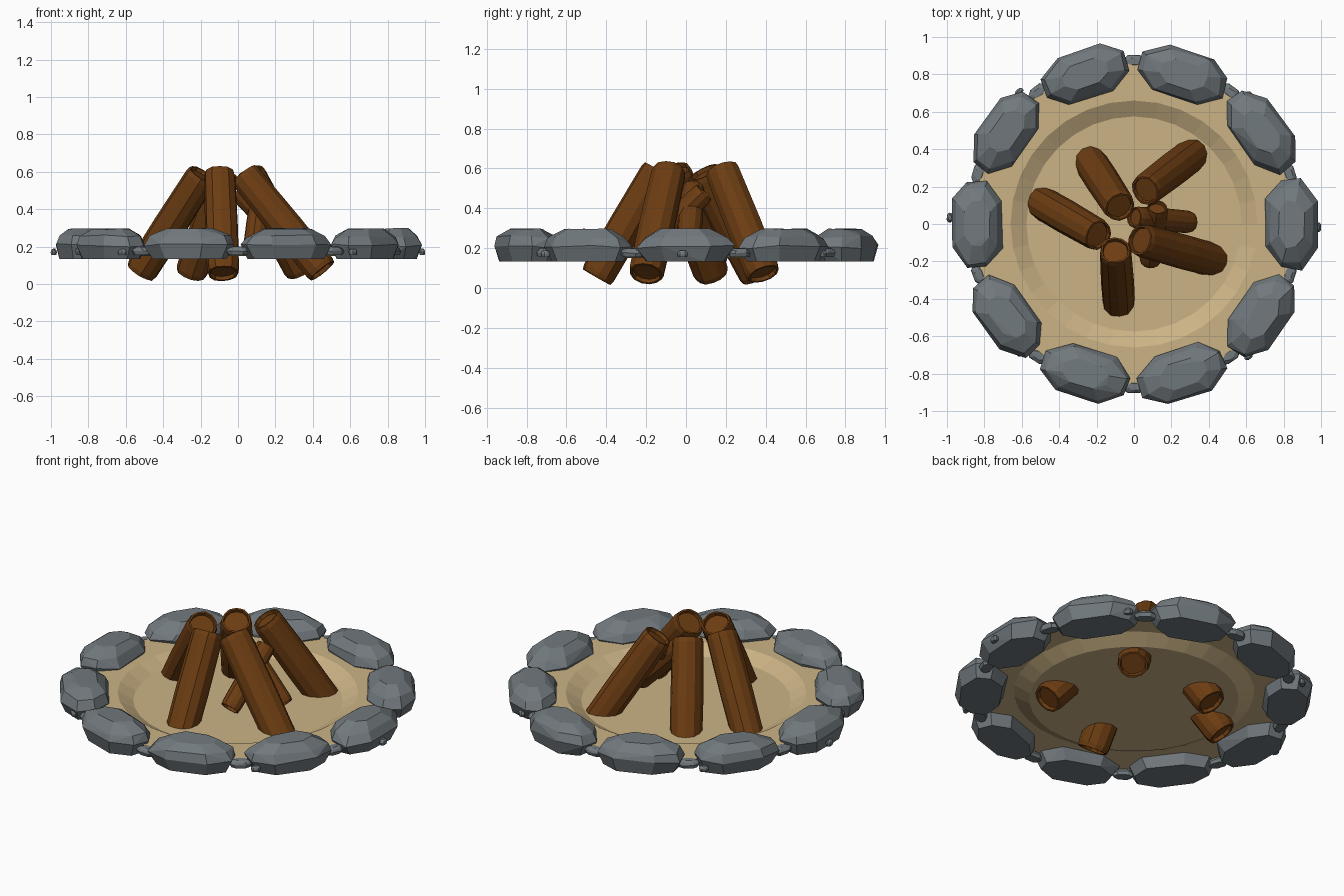
import bpy, bmesh, math, random
from mathutils import Vector, Matrix

if "Cube" in bpy.data.objects:
    bpy.data.objects.remove(bpy.data.objects["Cube"])

random.seed(4)

def material(name, col):
    m = bpy.data.materials.new(name)
    m.diffuse_color = (*col, 1)
    m.use_nodes = True
    m.node_tree.nodes["Principled BSDF"].inputs["Base Color"].default_value = m.diffuse_color
    return m

SAND = material("sand", (0.60, 0.45, 0.235))
STONE = material("grey stone", (0.165, 0.19, 0.205))
WOOD = material("brown wood", (0.15, 0.046, 0.006))

def finish(bm, name, mat):
    bmesh.ops.recalc_face_normals(bm, faces=bm.faces[:])
    me = bpy.data.meshes.new(name)
    bm.to_mesh(me)
    bm.free()
    me.materials.append(mat)
    ob = bpy.data.objects.new(name, me)
    bpy.context.collection.objects.link(ob)
    return ob

# Sand bed: shallow dish, flat rim around a lower floor
def sand_bed():
    n = 32
    bm = bmesh.new()
    rings = []
    for r, z in ((0.86, 0.197), (0.66, 0.197), (0.575, 0.15)):
        rings.append([bm.verts.new((r * math.cos(2 * math.pi * i / n),
                                    r * math.sin(2 * math.pi * i / n), z)) for i in range(n)])
    for a, b in zip(rings, rings[1:]):
        for i in range(n):
            j = (i + 1) % n
            bm.faces.new((a[i], a[j], b[j], b[i]))
    bm.faces.new(rings[-1])
    ob = finish(bm, "sand_bed", SAND)
    ob.data.flip_normals() if ob.data.polygons[-1].normal.z < 0 else None

sand_bed()

# Faceted stone: convex hull of jittered outline rings (length, width, height fractions)
def stone(name, pos, angle, length, width, height, jitter=0.1):
    bm = bmesh.new()
    outline = [(1, -.35), (1, .4), (.55, 1), (-.5, 1), (-1, .4), (-1, -.4), (-.55, -1), (.5, -1)]
    for z, sx, sy in ((-1, .82, .8), (-.1, 1, 1), (.45, .88, .85), (.95, .52, .5)):
        for x, y in outline:
            j = lambda: random.uniform(-jitter, jitter)
            zz = z if z == -1 else z + j() * (1.2 if z < .9 else .5)
            bm.verts.new((length * sx * x * (1 + j() * .6), width * sy * y * (1 + j() * .6), height * zz))
    res = bmesh.ops.convex_hull(bm, input=bm.verts[:])
    junk = {g for g in res["geom_interior"] + res["geom_unused"] if isinstance(g, bmesh.types.BMVert)}
    bmesh.ops.delete(bm, geom=list(junk), context='VERTS')
    bmesh.ops.dissolve_limit(bm, angle_limit=math.radians(7), verts=bm.verts[:], edges=bm.edges[:])
    bmesh.ops.transform(bm, verts=bm.verts[:],
                        matrix=Matrix.Translation(pos) @ Matrix.Rotation(angle, 4, 'Z'))
    finish(bm, name, STONE)

def polar(r, deg, z):
    a = math.radians(deg)
    return Vector((r * math.cos(a), r * math.sin(a), z))

# Ring of ten big stones with small filler stones between
for k in range(10):
    d = 36 * k
    stone(f"ring_stone_{k}", polar(0.842, d, 0.216), math.radians(d + 90), 0.237, 0.135, 0.083)
    stone(f"filler_stone_{k}", polar(0.87, d + 18, 0.178), math.radians(d + 108), 0.06, 0.035, 0.022)

# Tiny pebbles on the outside of the ring
for k, (r, d) in enumerate(((.985, -1), (.925, 48), (.935, -49), (.925, 228), (.935, 131), (.985, 178))):
    stone(f"pebble_{k}", polar(r, d, 0.172), math.radians(d + 90), 0.026, 0.016, 0.017)

# Log: faceted cylinder with rounded lips and recessed ends
def log(name, a, b, r, n=12):
    a, b = Vector(a), Vector(b)
    L = (b - a).length
    rot = (b - a).to_track_quat('Z', 'Y').to_matrix().to_4x4()
    prof = [(0.76, 0.02), (0.8, 0.0), (0.93, 0.0), (1, 0.025), (1.03, L * .45),
            (0.98, L - .025), (0.91, L), (0.8, L), (0.76, L - .02)]
    wob = [random.uniform(.96, 1.04) for _ in range(n)]
    bm = bmesh.new()
    rings = [[bm.verts.new((r * s * wob[i] * math.cos(2 * math.pi * i / n),
                            r * s * wob[i] * math.sin(2 * math.pi * i / n), z)) for i in range(n)]
             for s, z in prof]
    for p, q in zip(rings, rings[1:]):
        for i in range(n):
            j = (i + 1) % n
            bm.faces.new((p[i], p[j], q[j], q[i]))
    bm.faces.new(rings[0])
    bm.faces.new(rings[-1])
    bmesh.ops.transform(bm, verts=bm.verts[:], matrix=Matrix.Translation(a) @ rot)
    finish(bm, name, WOOD)

# Five large leaning logs, then two thin inner ones
big = [((-.52, .13, .066), (-.19, -.06, .585)),
       ((-.25, .36, .06), (-.075, .09, .58)),
       ((.335, .39, .07), (.06, .18, .592)),
       ((.45, -.20, .07), (.03, -.085, .585)),
       ((-.08, -.45, .056), (-.10, -.14, .592))]
for k, (a, b) in enumerate(big):
    log(f"large_log_{k}", a, b, 0.088)
log("small_log_0", (.30, .01, .20), (.00, .035, .50), 0.06)
log("small_log_1", (.085, -.20, .20), (.125, .09, .48), 0.058)
